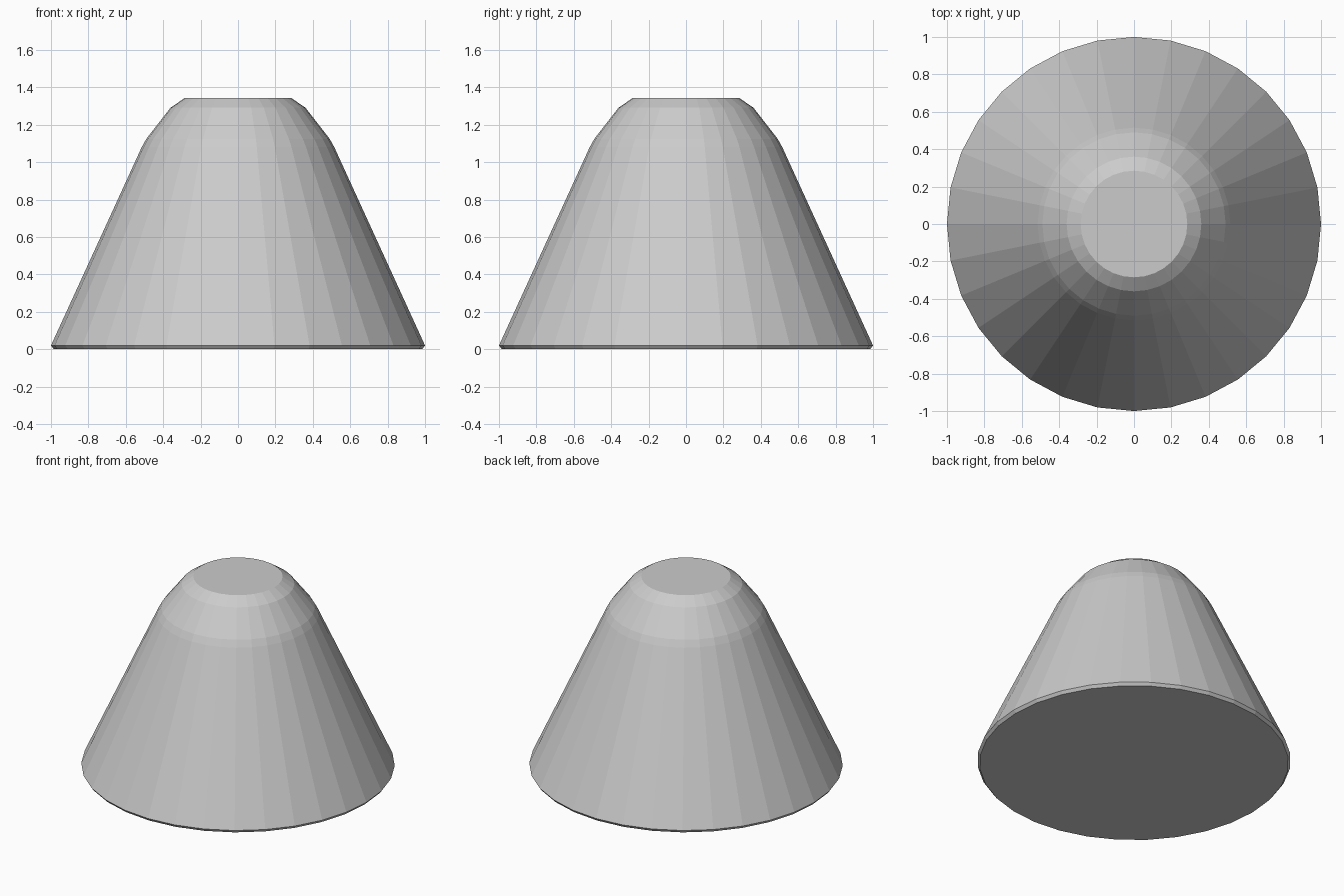
import bpy, bmesh, math

if "Cube" in bpy.data.objects:
    bpy.data.objects.remove(bpy.data.objects["Cube"])

SIDES = 32
# (radius, height) from the chamfered foot up to the flat cap
PROFILE = [(0.985, 0.0), (1.0, 0.02), (0.515, 1.08), (0.49, 1.125),
           (0.36, 1.292), (0.285, 1.343)]


def lathe(name, profile, sides):
    """Closed, flat-shaded solid of revolution around z."""
    bm = bmesh.new()
    rings = [[bm.verts.new((r * math.cos(2 * math.pi * i / sides),
                            r * math.sin(2 * math.pi * i / sides), z))
              for i in range(sides)] for r, z in profile]
    for low, high in zip(rings, rings[1:]):
        for i in range(sides):
            j = (i + 1) % sides
            bm.faces.new((low[i], low[j], high[j], high[i]))
    bm.faces.new(rings[0][::-1])
    bm.faces.new(rings[-1])
    mesh = bpy.data.meshes.new(name)
    bm.to_mesh(mesh)
    bm.free()
    obj = bpy.data.objects.new(name, mesh)
    bpy.context.collection.objects.link(obj)
    return obj


# Truncated cone with rounded shoulder
lathe("cone_body", PROFILE, SIDES)
